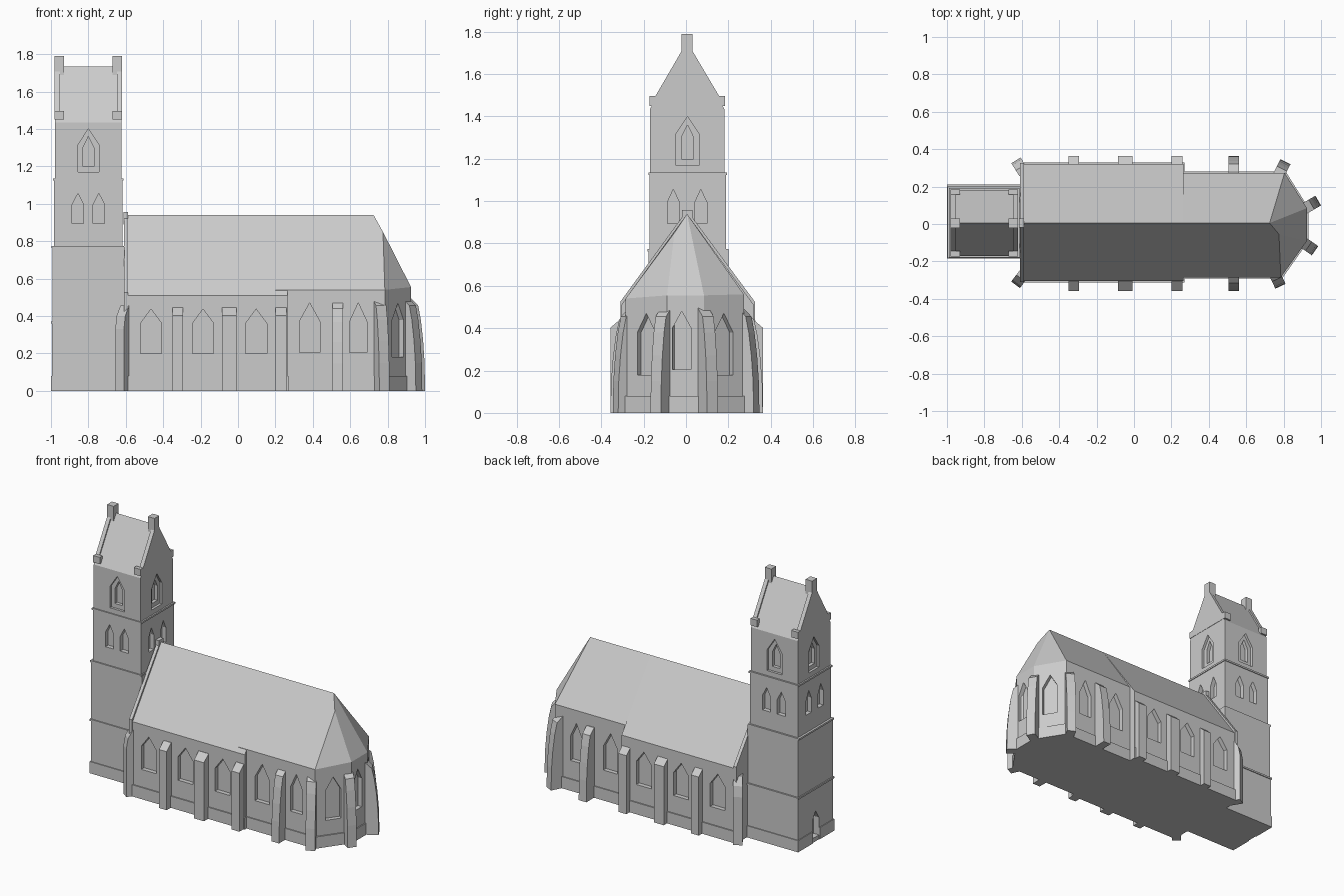
import bpy, bmesh
from math import cos, sin, radians

if "Cube" in bpy.data.objects:
    bpy.data.objects.remove(bpy.data.objects["Cube"])

stone = bpy.data.materials.new("pale grey stone")
stone.diffuse_color = (0.6, 0.6, 0.6, 1)
stone.use_nodes = True
stone.node_tree.nodes["Principled BSDF"].inputs["Base Color"].default_value = stone.diffuse_color


def mesh_object(name, verts, faces):
    bm = bmesh.new()
    vs = [bm.verts.new(v) for v in verts]
    for f in faces:
        bm.faces.new([vs[i] for i in f])
    bmesh.ops.recalc_face_normals(bm, faces=bm.faces)
    me = bpy.data.meshes.new(name)
    bm.to_mesh(me)
    bm.free()
    me.materials.append(stone)
    ob = bpy.data.objects.new(name, me)
    bpy.context.collection.objects.link(ob)
    return ob


def prism(name, pts, d0, d1, place):
    """Extrude a 2D outline from d0 to d1; place maps (a, b, d) to xyz."""
    n = len(pts)
    verts = [place(a, b, d) for d in (d0, d1) for a, b in pts]
    faces = [list(range(n)), list(range(n, 2 * n))]
    faces += [[i, (i + 1) % n, n + (i + 1) % n, n + i] for i in range(n)]
    return mesh_object(name, verts, faces)


def along_x(y, z, x):
    return (x, y, z)


def along_z(x, y, z):
    return (x, y, z)


def box(name, x0, x1, y0, y1, z0, z1):
    return prism(name, [(x0, y0), (x1, y0), (x1, y1), (x0, y1)], z0, z1, along_z)


def cut_windows(body, windows, depth):
    """Recess pointed windows: (x, y, angle, half width, sill, spring, apex)."""
    for x, y, deg, w, z0, zs, z1 in windows:
        c, s = cos(radians(deg)), sin(radians(deg))
        cutter = prism("window_cutter", [(-w, z0), (w, z0), (w, zs), (0, z1), (-w, zs)],
                       -depth, 0.05,
                       lambda u, v, d: (x - u * s + d * c, y + u * c + d * s, v))
        cutter.hide_render = True
        mod = body.modifiers.new("window", 'BOOLEAN')
        mod.operation, mod.solver, mod.object = 'DIFFERENCE', 'EXACT', cutter
        bpy.context.view_layer.objects.active = body
        bpy.ops.object.modifier_apply(modifier=mod.name)
        bpy.data.objects.remove(cutter)


def buttress(name, x, y, deg, half, profile):
    c, s = cos(radians(deg)), sin(radians(deg))
    prism(name, profile, -half, half,
          lambda r, z, u: (x + r * c - u * s, y + r * s + u * c, z))


RIDGE_Y = 0.005
SOUTH, NORTH = -0.305, 0.32

# Nave body with steep roof
nave = prism("nave", [(SOUTH, 0), (SOUTH, .51), (RIDGE_Y, .94), (NORTH, .51), (NORTH, 0)],
             -.60, .265, along_x)
cut_windows(nave, [(x, y, a, .057, .2, .36, .437) for x in (-.465, -.187, .097)
                   for y, a in ((SOUTH, -90), (NORTH, 90))], .03)
box("nave_plinth", -.605, .27, SOUTH - .008, NORTH + .008, 0, .08)

# West gable wall with raised coping and apex block
prism("nave_gable", [(SOUTH - .005, 0), (SOUTH - .005, .525), (RIDGE_Y, .957),
                     (NORTH + .005, .525), (NORTH + .005, 0)], -.61, -.588, along_x)
box("gable_apex", -.613, -.588, -.02, .03, .89, .957)

# Choir and polygonal apse with hipped roof
ring = [(.2, -.285), (.785, -.285), (.925, -.09), (.925, .085), (.805, .273), (.2, .273)]
eaves = [.54, .54, .555, .555, .56, .56]
verts = [(x, y, 0) for x, y in ring] + [(x, y, z) for (x, y), z in zip(ring, eaves)]
verts += [(.2, RIDGE_Y, .94), (.725, RIDGE_Y, .94), (.775, -.055, .85)]
faces = [[i, i + 1, i + 7, i + 6] for i in range(5)]
faces += [[0, 1, 2, 3, 4, 5], [0, 6, 12, 11, 5], [6, 7, 14, 13, 12], [7, 8, 14],
          [8, 9, 13, 14], [9, 10, 13], [10, 11, 12, 13]]
choir = mesh_object("choir_and_apse", verts, faces)
choir_windows = [(x, y, a, w, .205, .37, .47) for x, w in ((.383, .055), (.643, .046))
                 for y, a in ((-.285, -90), (.273, 90))]
choir_windows += [(.855, -.1875, -35.7, .052, .18, .38, .47),
                  (.865, .179, 32.7, .052, .18, .38, .47),
                  (.925, -.02, 0, .044, .205, .40, .48)]
cut_windows(choir, choir_windows, .03)
prism("choir_plinth", [(x * 1.008, y * 1.025) for x, y in ring], 0, .08, along_z)

# Straight nave buttresses, curved choir buttresses, diagonal corner buttresses
straight = [(0, 0), (0, .402), (-.05, .445), (-.1, .445), (-.1, 0)]
curved = [(0, 0), (-.003, .15), (-.012, .27), (-.026, .38), (-.042, .455),
          (-.085, .495), (-.13, .495), (-.13, 0)]
corner = [(0, 0), (0, .33), (-.012, .40), (-.045, .455), (-.08, .455), (-.08, 0)]
for y, a in ((-.357, -90), (.363, 90)):
    for x, half in ((-.322, .029), (-.047, .038), (.23, .03)):
        buttress("nave_buttress", x, y, a, half, straight)
    buttress("choir_buttress", .533, y, a, .029, [(r, z * .97) for r, z in curved])
for x, y, a in ((.81, .333, 63), (.783, -.333, -65), (.985, .125, 30), (.968, -.143, -35)):
    buttress("apse_buttress", x, y, a, .03, curved)
for x, y, a in ((-.631, .34, 122), (-.633, -.325, -127)):
    buttress("corner_buttress", x, y, a, .029, corner)

# Tower stages, each slightly set back
base = box("tower_base", -.995, -.605, -.178, .205, 0, .365)
cut_windows(base, [(-.995, .013, 180, .036, .03, .15, .21)], .04)
box("tower_plinth_south", -1, -.6, -.184, -.17, 0, .08)
box("tower_plinth_north", -1, -.6, .20, .211, 0, .08)
for y0, y1 in ((-.184, -.025), (.051, .211)):
    box("tower_plinth_west", -1, -.99, y0, y1, 0, .08)
box("base_string_course", -1, -.6, -.184, .211, .36, .372)
box("tower_second_stage", -.993, -.607, -.176, .2, .365, .77)
box("second_string_course", -.998, -.61, -.182, .2, .763, .775)
third = box("tower_third_stage", -.983, -.617, -.173, .188, .77, 1.13)
box("third_string_course", -.988, -.612, -.178, .193, 1.124, 1.136)
Y0, Y1 = -.17, .181
belfry = prism("belfry_and_roof", [(Y0, 1.13), (Y0, 1.435), (RIDGE_Y, 1.735),
                                   (Y1, 1.435), (Y1, 1.13)], -.978, -.622, along_x)

# Paired lights and stepped belfry windows on all four sides
pairs = [(-.80 + o, y, a, .031, .895, .995, 1.055) for o in (-.056, .056)
         for y, a in ((-.173, -90), (.188, 90))]
pairs += [(x, .005 + o, a, .028, .895, .995, 1.055) for o in (-.065, .065)
          for x, a in ((-.983, 180), (-.617, 0))]
cut_windows(third, pairs, .03)
sides = [(-.80, Y0, -90), (-.80, Y1, 90), (-.978, .007, 180), (-.622, .007, 0)]
cut_windows(belfry, [(x, y, a, .056, 1.17, 1.315, 1.4) for x, y, a in sides], .017)
cut_windows(belfry, [(x, y, a, .029, 1.2, 1.3, 1.36) for x, y, a in sides], .04)

# Gable copings with kneelers and pinnacles
coping = [(-.173, 1.45), (-.173, 1.495), (-.145, 1.495), (-.02, 1.71), (.03, 1.71),
          (.157, 1.495), (.183, 1.495), (.183, 1.45)]
for x_outer, inward in ((-.98, 1), (-.62, -1)):
    prism("tower_gable_coping", coping, x_outer, x_outer + .027 * inward, along_x)
    xa, xb = sorted((x_outer, x_outer + .05 * inward))
    box("gable_pinnacle", xa, xb, -.022, .03, 1.66, 1.79)
    box("south_kneeler", xa, xb, -.173, -.145, 1.45, 1.497)
    box("north_kneeler", xa, xb, .157, .184, 1.45, 1.497)
